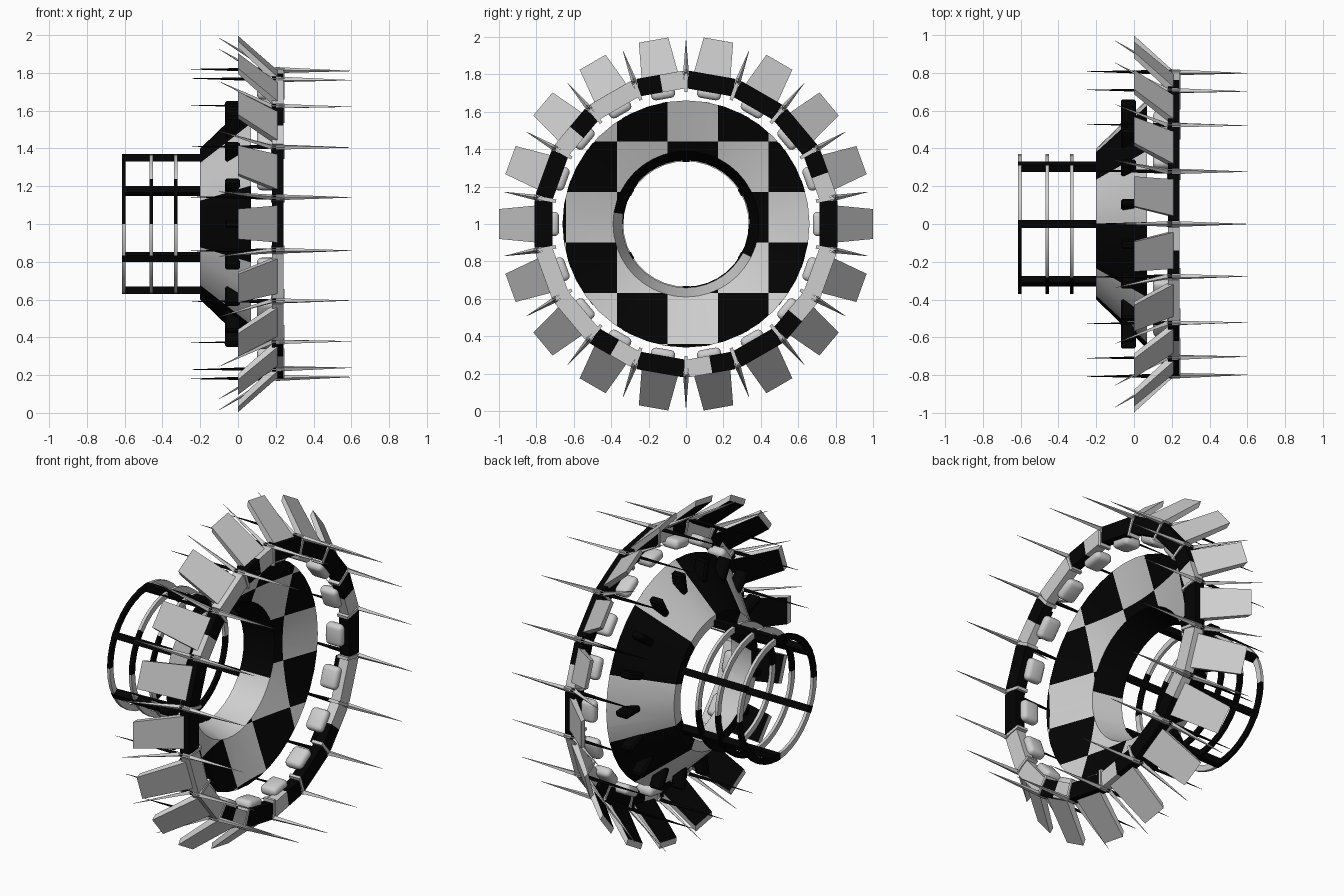
import bpy, bmesh
from math import pi, sin, cos, floor, radians, degrees, atan2
from mathutils import Matrix, Vector

old = bpy.data.objects.get("Cube")
if old:
    bpy.data.objects.remove(old)


def material(name, value):
    m = bpy.data.materials.new(name)
    m.use_nodes = True
    col = (value, value, value, 1)
    m.diffuse_color = col
    m.node_tree.nodes["Principled BSDF"].inputs["Base Color"].default_value = col
    return m


MATS = [material("light_grey", 0.62), material("black", 0.001)]
LIGHT, BLACK = 0, 1
COUNT = 18
STEP = 2 * pi / COUNT
CELL = 0.27
# Light and black half segments of the ring, clockwise from the top
RING_PATTERN = "BBBBBBBLBBLLLBBBBLBBLBLLLLBBBBLBLLBL"


def place(angle):
    """Local z becomes the radial direction at this angle about the hub."""
    return Matrix.Translation((0, 0, 1)) @ Matrix.Rotation(-angle, 4, 'X')


def hub_angle(f):
    c = f.calc_center_median()
    return degrees(atan2(c.y, c.z - 1)) % 360


def finish(name, bm, rule=lambda f: LIGHT, smooth=False):
    bm.normal_update()
    for f in bm.faces:
        f.material_index = rule(f)
    me = bpy.data.meshes.new(name)
    bm.to_mesh(me)
    bm.free()
    for m in MATS:
        me.materials.append(m)
    ob = bpy.data.objects.new(name, me)
    bpy.context.collection.objects.link(ob)
    if smooth:
        bpy.ops.object.select_all(action='DESELECT')
        ob.select_set(True)
        bpy.context.view_layer.objects.active = ob
        bpy.ops.object.shade_smooth_by_angle(angle=radians(35))


def revolve(profile, sides):
    """Sweep closed (x, radius) points round the x axis."""
    bm = bmesh.new()
    rings = []
    for i in range(sides):
        a = 2 * pi * i / sides
        rings.append([bm.verts.new((x, r * sin(a), 1 + r * cos(a))) for x, r in profile])
    n = len(profile)
    for i in range(sides):
        a, b = rings[i], rings[(i + 1) % sides]
        for j in range(n):
            k = (j + 1) % n
            bm.faces.new((a[j], a[k], b[k], b[j]))
    bmesh.ops.recalc_face_normals(bm, faces=bm.faces)
    bm.normal_update()
    return bm


def box(bm, size, centre, matrix, bevel=0, segments=1):
    m = matrix @ Matrix.Translation(centre) @ Matrix.Diagonal((*size, 1))
    verts = bmesh.ops.create_cube(bm, size=1, matrix=m)["verts"]
    if bevel:
        edges = list({e for v in verts for e in v.link_edges})
        bmesh.ops.bevel(bm, geom=edges, offset=bevel, segments=segments,
                        profile=0.5, affect='EDGES')


def spike(bm, start, tip, radius, matrix):
    start, tip = Vector(start), Vector(tip)
    d = tip - start
    m = (matrix @ Matrix.Translation((start + tip) / 2)
         @ d.to_track_quat('Z', 'Y').to_matrix().to_4x4())
    bmesh.ops.create_cone(bm, cap_ends=True, segments=4, radius1=radius,
                          radius2=0.001, depth=d.length, matrix=m)


# Funnel: dished chequered face, ten-sector sloping back, two-tone bore
def faces_front(f):
    return f.normal.x > 0.8


def funnel_rule(f):
    c = f.calc_center_median()
    if faces_front(f):
        return (floor((c.y + 0.1) / CELL) + floor((c.z - 0.9) / CELL)) % 2
    outward = f.normal.y * c.y + f.normal.z * (c.z - 1) > 0
    if outward or f.normal.x < -0.8:
        return floor(hub_angle(f) / 36) % 2
    return LIGHT if 120 < hub_angle(f) < 280 else BLACK


bm = revolve([(-0.2, 0.4), (0.07, 0.66), (-0.03, 0.39), (-0.2, 0.34)], 40)
for axis, origin in ((1, -0.1), (2, 0.9)):
    for k in range(-3, 5):
        geom = set()
        for f in filter(faces_front, bm.faces):
            geom.update([f, *f.edges, *f.verts])
        co, no = Vector(), Vector()
        co[axis], no[axis] = origin + CELL * k, 1
        bmesh.ops.bisect_plane(bm, geom=list(geom), plane_co=co, plane_no=no, dist=1e-5)
finish("funnel", bm, funnel_rule, smooth=True)

# Thin dark fins on the back of the funnel
bm = bmesh.new()
for i in range(COUNT):
    box(bm, (0.08, 0.04, 0.13), (-0.03, 0, 0.595), place((i + 0.5) * STEP), 0.01)
finish("fins", bm, lambda f: BLACK)

# Outer ring: each segment is made of two halves
bm = bmesh.new()
for i in range(COUNT):
    for side in (-1, 1):
        box(bm, (0.06, 0.125, 0.095), (0.21, side * 0.0625, 0.762), place((i + 0.5) * STEP))
finish("ring_segments", bm,
       lambda f: BLACK if RING_PATTERN[int(hub_angle(f) / 10 + 1e-4) % 36] == "B" else LIGHT)


# Blades lean back and outward, with dark inner sides
def blade_rule(f):
    c = f.calc_center_median()
    radial = Vector((0, c.y, c.z - 1)).normalized()
    return BLACK if f.normal.dot(radial) < -0.3 else LIGHT


bm = bmesh.new()
for i in range(COUNT):
    m = place((i + 0.5) * STEP)
    loops = []
    for x, r, w, t in ((0.23, 0.79, 0.1, 0.05), (0.0, 0.998, 0.08, 0.035)):
        loops.append([bm.verts.new(m @ Vector(p)) for p in (
            (x, -w, r), (x, w, r), (x, w, r - t), (x, -w, r - t))])
    a, b = loops
    bm.faces.new(a)
    bm.faces.new(b[::-1])
    for j in range(4):
        k = (j + 1) % 4
        bm.faces.new((a[j], b[j], b[k], a[k]))
bmesh.ops.recalc_face_normals(bm, faces=bm.faces)
finish("blades", bm, blade_rule)

# Rounded pads on the inner side of the ring
bm = bmesh.new()
for i in range(COUNT):
    box(bm, (0.11, 0.13, 0.06), (0.155, 0, 0.708), place((i + 0.5) * STEP), 0.025, 3)
finish("pads", bm, smooth=True)

# Collars and spikes at each joint of the ring
collars, light_spikes, dark_spikes = bmesh.new(), bmesh.new(), bmesh.new()
for i in range(COUNT):
    m = place(i * STEP)
    box(collars, (0.07, 0.018, 0.12), (0.21, 0, 0.765), m)
    spike(light_spikes, (0.2, 0, 0.815), (0.6, 0, 0.81), 0.016, m)
    spike(light_spikes, (0.2, 0, 0.8), (-0.1, 0, 0.985), 0.016, m)
    spike(dark_spikes, (0.2, 0, 0.815), (-0.25, 0, 0.82), 0.014, m)
finish("collars", collars)
finish("front_and_radial_spikes", light_spikes)
finish("rear_spikes", dark_spikes, lambda f: BLACK)


# Cage: three two-tone hoops joined by six bars
def hoop(name, x, dark_end):
    h = 0.009
    bm = revolve([(x - h, 0.335), (x - h, 0.37), (x + h, 0.37), (x + h, 0.335)], 36)
    finish(name, bm, lambda f: BLACK if 90 < hub_angle(f) < 180
           or 270 < hub_angle(f) < dark_end else LIGHT, smooth=True)


hoop("rear_hoop", -0.605, 360)
hoop("middle_hoop", -0.46, 310)
hoop("front_hoop", -0.33, 310)
bm = bmesh.new()
for i in range(6):
    box(bm, (0.42, 0.04, 0.04), (-0.405, 0, 0.35), place(i * pi / 3))
finish("cage_bars", bm, lambda f: BLACK)
